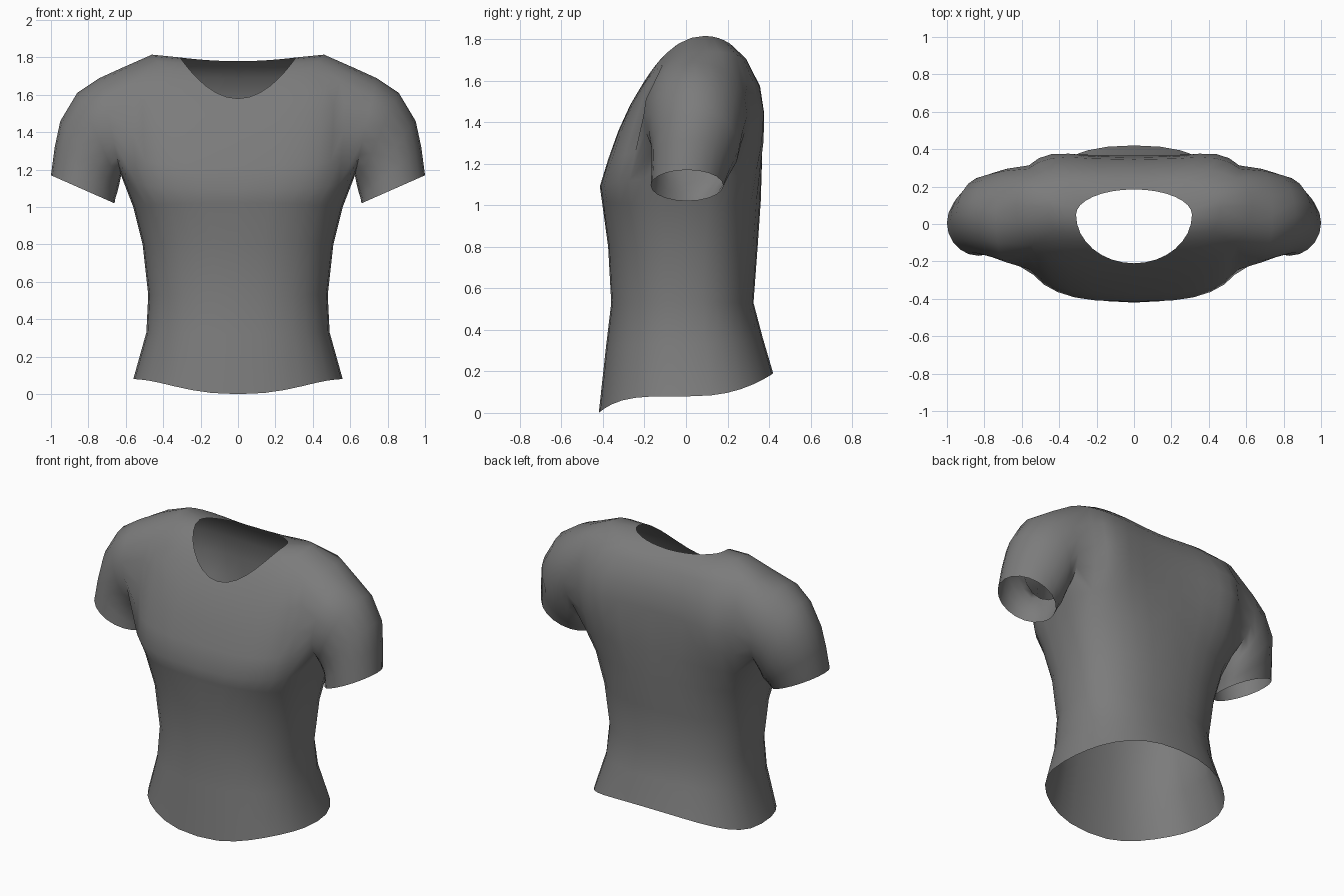
import bpy
import bmesh
from math import sin, cos, pi, radians
from mathutils import Vector

if "Cube" in bpy.data.objects:
    bpy.data.objects.remove(bpy.data.objects["Cube"])

# Plain grey cloth
cloth = bpy.data.materials.new("grey cloth")
cloth.use_nodes = True
GREY = (0.2, 0.2, 0.2, 1)
cloth.diffuse_color = GREY
cloth.node_tree.nodes["Principled BSDF"].inputs["Base Color"].default_value = GREY

# Body rings, hem to collar: half width, front y, middle y, back y,
# front z, side z, back z, squareness, groove along the spine
RINGS = [
    (.56, -.42, .02, .42, .00, .08, .19, .85, 0),
    (.49, -.385, 0, .37, .32, .33, .36, .85, 0),
    (.48, -.36, 0, .325, .53, .53, .53, .85, 0),
    (.51, -.375, 0, .345, .80, .80, .80, .82, 0),
    (.56, -.405, 0, .36, 1.02, 1.00, 1.02, .75, 0),
    (.61, -.415, .02, .385, 1.09, 1.13, 1.18, .68, .02),
    (.62, -.375, .04, .415, 1.22, 1.27, 1.32, .64, .05),
    (.63, -.325, .06, .425, 1.36, 1.42, 1.45, .62, .07),
    (.64, -.27, .08, .395, 1.48, 1.59, 1.57, .65, .05),
    (.63, -.235, .10, .325, 1.54, 1.74, 1.69, .78, .04),
    (.46, -.22, .09, .255, 1.565, 1.815, 1.745, .95, .02),
    (.31, -.21, .05, .185, 1.58, 1.80, 1.78, 1, 0),
]
# Sleeve rings, shoulder to cuff: top x, top z, under x, under z, front y, back y
SLEEVE = [
    (.74, 1.69, .625, 1.17, -.205, .295),
    (.86, 1.61, .635, 1.12, -.18, .275),
    (.95, 1.46, .645, 1.08, -.165, .255),
    (.98, 1.32, .655, 1.05, -.165, .215),
    (1.0, 1.17, .66, 1.02, -.17, .18),
]
HALF = 8                # columns from the side seam to the centre line
ARM = 3                 # columns from the side seam to the armhole edge
LOW, HIGH = 5, 9        # rings at the bottom and top of the armhole


def body_point(ring, col):
    w, yf, ym, yb, zf, zs, zb, p, groove = ring
    a = col / HALF * pi / 2
    c, s = max(cos(a), 0), abs(sin(a))
    if abs(col) == HALF:
        c = 0
    y_end, z_end = (yf, zf) if col < 0 else (yb, zb)
    y = ym + (y_end - ym) * s ** p
    if col > 0:
        y -= groove * s ** 10
    # The front hem dips only near the middle
    dip = 4 if ring is RINGS[0] and col < 0 else 2
    return Vector((w * c ** p, y, zs + (z_end - zs) * s ** dip))


bm = bmesh.new()
cols = range(-HALF, HALF + 1)
body = [{c: bm.verts.new(body_point(r, c)) for c in cols} for r in RINGS]

# Body panels, leaving the armhole open
for i in range(len(RINGS) - 1):
    for c in range(-HALF, HALF):
        if LOW <= i < HIGH and -ARM <= c < ARM:
            continue
        bm.faces.new((body[i][c], body[i][c + 1], body[i + 1][c + 1], body[i + 1][c]))

# Armhole edge, from its top centre round by the back
loop = [body[HIGH][c] for c in range(0, ARM)]
loop += [body[i][ARM] for i in range(HIGH, LOW, -1)]
loop += [body[LOW][c] for c in range(ARM, -ARM, -1)]
loop += [body[i][-ARM] for i in range(LOW, HIGH)]
loop += [body[HIGH][c] for c in range(-ARM, 0)]

# Sleeve grown from the armhole edge
n = len(loop)
for tx, tz, ux, uz, yf, yb in SLEEVE:
    top, under = Vector((tx, 0, tz)), Vector((ux, 0, uz))
    ring = []
    for k in range(n):
        a = 2 * pi * k / n
        pos = (top + under) / 2 + (top - under) / 2 * cos(a)
        pos.y = (yf + yb) / 2 + (yb - yf) / 2 * sin(a)
        ring.append(bm.verts.new(pos))
    for k in range(n):
        j = (k + 1) % n
        bm.faces.new((loop[k], loop[j], ring[j], ring[k]))
    loop = ring

bmesh.ops.recalc_face_normals(bm, faces=bm.faces)
bm.faces.ensure_lookup_table()
if bm.faces[0].normal.y > 0:
    bmesh.ops.reverse_faces(bm, faces=bm.faces)

mesh = bpy.data.meshes.new("shirt")
bm.to_mesh(mesh)
bm.free()
mesh.materials.append(cloth)
shirt = bpy.data.objects.new("shirt", mesh)
bpy.context.collection.objects.link(shirt)

# Other half
mirror = shirt.modifiers.new("mirror", 'MIRROR')
mirror.use_clip = True
mirror.merge_threshold = 0.002

bpy.context.view_layer.objects.active = shirt
shirt.select_set(True)
bpy.ops.object.modifier_apply(modifier="mirror")
bpy.ops.object.shade_smooth_by_angle(angle=radians(70))
